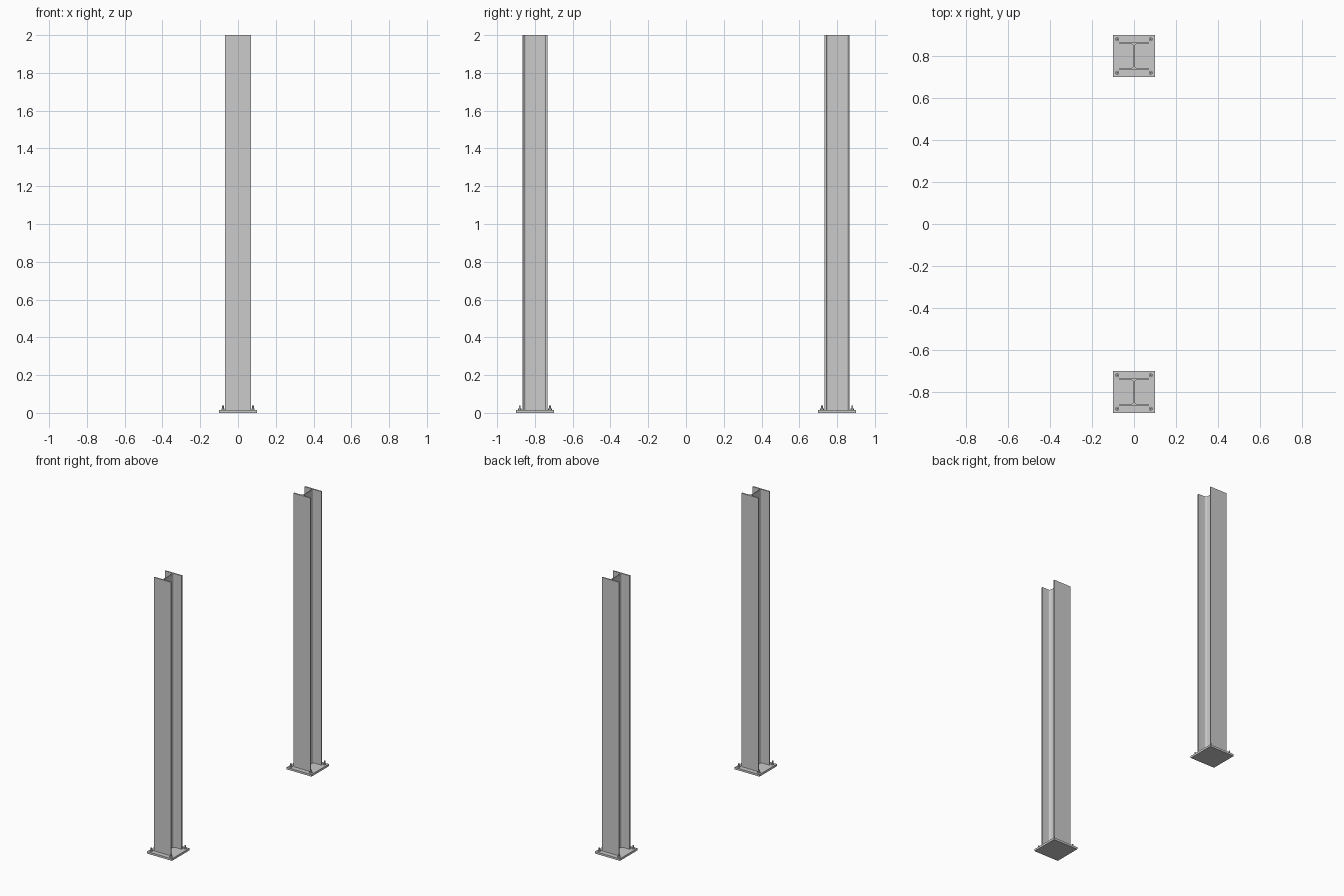
import bpy, bmesh, math

if "Cube" in bpy.data.objects:
    bpy.data.objects.remove(bpy.data.objects["Cube"])

H, B, TW, TF, R = 0.133, 0.136, 0.006, 0.009, 0.012   # rolled section sizes
PLATE, PT, TOP = 0.2, 0.015, 2.0


def make(name, bm, loc, smooth=False):
    bmesh.ops.recalc_face_normals(bm, faces=bm.faces)
    me = bpy.data.meshes.new(name)
    bm.to_mesh(me)
    bm.free()
    ob = bpy.data.objects.new(name, me)
    bpy.context.collection.objects.link(ob)
    ob.location = loc
    if smooth:
        bpy.context.view_layer.objects.active = ob
        ob.select_set(True)
        bpy.ops.object.shade_smooth_by_angle(angle=math.radians(35))
        ob.select_set(False)
    return ob


def section():
    # one quarter of the profile with root fillet, mirrored to the full outline
    yi = H / 2 - TF
    q = [(B / 2, H / 2), (B / 2, yi)]
    for i in range(7):
        a = math.pi / 2 * (1 + i / 6)
        q.append((TW / 2 + R + R * math.cos(a), yi - R + R * math.sin(a)))
    right = q + [(x, -y) for x, y in reversed(q)]
    return right + [(-x, y) for x, y in reversed(right)]


def column(name, y):
    bm = bmesh.new()
    f = bm.faces.new([bm.verts.new((x, v, PT)) for x, v in section()])
    ext = bmesh.ops.extrude_face_region(bm, geom=[f])
    vs = [g for g in ext["geom"] if isinstance(g, bmesh.types.BMVert)]
    bmesh.ops.translate(bm, verts=vs, vec=(0, 0, TOP - PT))
    make(name, bm, (0, y, 0), True)


def plate(name, y):
    bm = bmesh.new()
    bmesh.ops.create_cube(bm, size=1)
    bmesh.ops.scale(bm, verts=bm.verts, vec=(PLATE, PLATE, PT))
    make(name, bm, (0, y, PT / 2))


def cyl(name, x, y, z0, z1, r, n):
    bm = bmesh.new()
    bmesh.ops.create_cone(bm, cap_ends=True, segments=n, radius1=r, radius2=r, depth=z1 - z0)
    make(name, bm, (x, y, (z0 + z1) / 2), n > 6)


for side, y in (("front", -0.8), ("back", 0.8)):
    plate(side + "_base_plate", y)
    column(side + "_column", y)
    # anchor bolts near the plate corners
    for sx in (-1, 1):
        for sy in (-1, 1):
            bx, by = sx * 0.08, y + sy * 0.08
            cyl(side + "_anchor_nut", bx, by, PT, PT + 0.008, 0.010, 6)
            cyl(side + "_anchor_rod", bx, by, PT, PT + 0.025, 0.005, 12)
